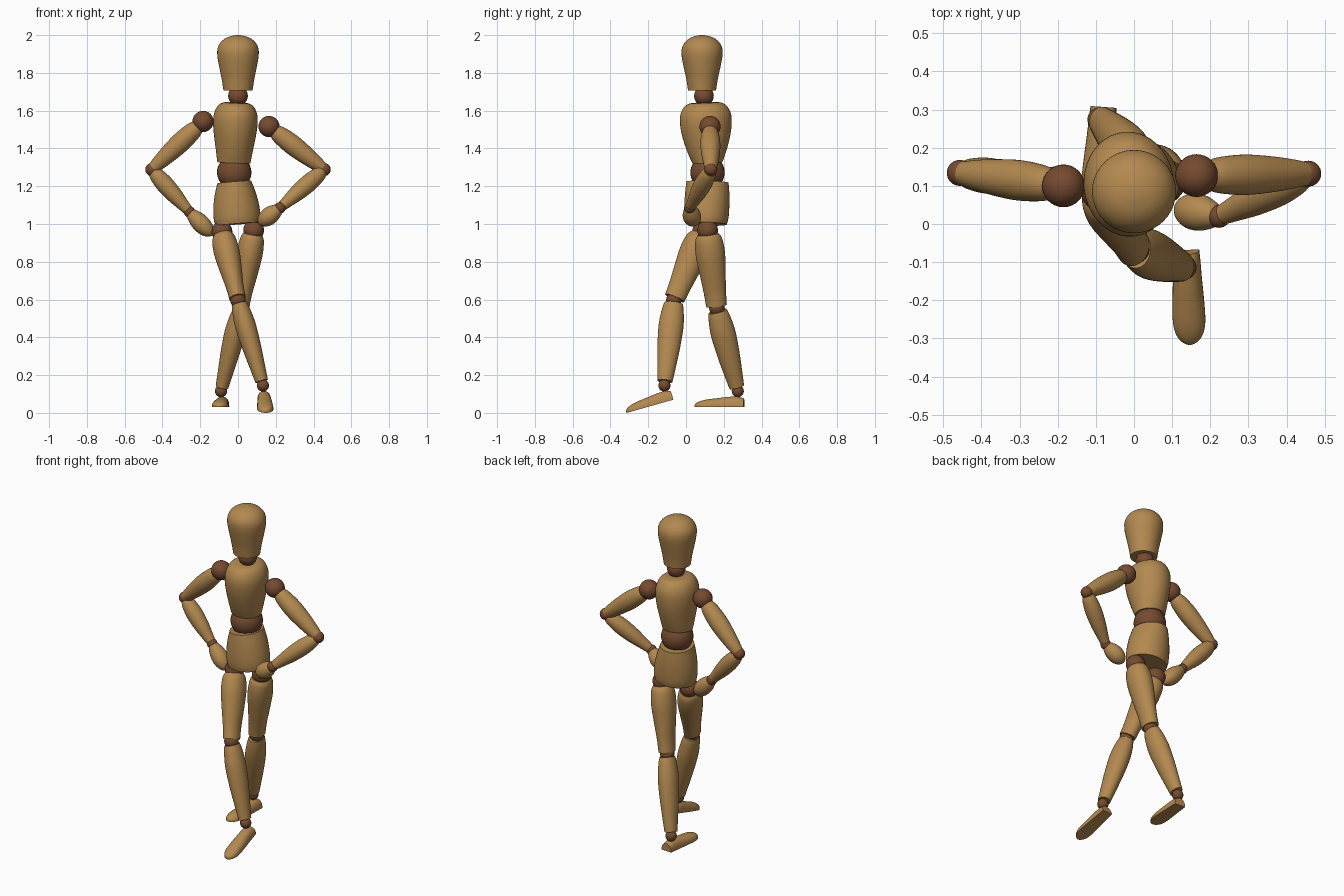
import bpy, bmesh, math
from mathutils import Vector, Matrix

if "Cube" in bpy.data.objects:
    bpy.data.objects.remove(bpy.data.objects["Cube"])

SEG = 40


def material(name, color):
    m = bpy.data.materials.new(name)
    m.diffuse_color = color
    m.use_nodes = True
    m.node_tree.nodes["Principled BSDF"].inputs["Base Color"].default_value = m.diffuse_color
    return m


WOOD = material("light_wood", (0.45, 0.25, 0.08, 1))
DARK = material("dark_wood", (0.18, 0.07, 0.03, 1))


def loft(name, rings, mat):
    """Skin a list of equally long point rings and cap both ends."""
    bm = bmesh.new()
    loops = [[bm.verts.new(p) for p in ring] for ring in rings]
    n = len(loops[0])
    for a, b in zip(loops, loops[1:]):
        for i in range(n):
            j = (i + 1) % n
            bm.faces.new((a[i], a[j], b[j], b[i]))
    bm.faces.new(loops[0][::-1])
    bm.faces.new(loops[-1])
    bmesh.ops.recalc_face_normals(bm, faces=bm.faces)
    finish(name, bm, mat, 40)


def finish(name, bm, mat, angle):
    me = bpy.data.meshes.new(name)
    bm.to_mesh(me)
    bm.free()
    me.materials.append(mat)
    ob = bpy.data.objects.new(name, me)
    bpy.context.collection.objects.link(ob)
    bpy.ops.object.select_all(action='DESELECT')
    ob.select_set(True)
    bpy.context.view_layer.objects.active = ob
    bpy.ops.object.shade_smooth_by_angle(angle=math.radians(angle))


def smooth(profile, steps=4):
    """Catmull-Rom refinement of a profile."""
    p = [Vector(q) for q in profile]
    p = [p[0]] + p + [p[-1]]
    out = []
    for a, b, c, d in zip(p, p[1:], p[2:], p[3:]):
        for k in range(steps):
            t = k / steps
            out.append(0.5 * (2 * b + (c - a) * t + (2 * a - 5 * b + 4 * c - d) * t * t
                              + (3 * b - a - 3 * c + d) * t ** 3))
    return out + [p[-1]]


def turned(name, a, b, profile, yaw=0.0):
    """Elliptical turned part from a to b; profile = (t, half width, half depth)."""
    a, b = Vector(a), Vector(b)
    z = (b - a).normalized()
    y = Vector((-math.sin(yaw), math.cos(yaw), 0))
    y = (y - z * y.dot(z)).normalized()
    x = y.cross(z)
    rings = []
    for t, rx, ry in smooth(profile):
        c = a.lerp(b, t)
        rings.append([c + x * rx * math.cos(w) + y * ry * math.sin(w)
                      for w in (2 * math.pi * i / SEG for i in range(SEG))])
    loft(name, rings, WOOD)


def ball(name, c, r):
    bm = bmesh.new()
    bmesh.ops.create_uvsphere(bm, u_segments=32, v_segments=20, radius=r,
                              matrix=Matrix.Translation(c))
    finish(name, bm, DARK, 60)


def foot(name, heel, toe):
    """Flat-soled foot with square heel and rounded toe."""
    heel, toe = Vector(heel), Vector(toe)
    f = (toe - heel).normalized()
    side = f.cross(Vector((0, 0, 1))).normalized()
    up = side.cross(f)
    stations = [(0, .034, .046), (.12, .036, .056), (.3, .038, .055), (.5, .041, .049),
                (.72, .043, .042), (.85, .039, .035), (.94, .028, .026), (.985, .014, .017),
                (1, .003, .008)]
    rings = []
    for s, w, h in smooth(stations, 3):
        c = heel.lerp(toe, s)
        rings.append([c + side * w * math.cos(v) + up * h * abs(math.sin(v)) ** 0.7
                      for v in (math.pi * i / 20 for i in range(21))])
    loft(name, rings, WOOD)


# head and neck
turned("head", (0, .085, 1.706), (0, .085, 2.0),
       [(0, .077, .074), (.2, .086, .083), (.42, .099, .097), (.62, .109, .108), (.76, .108, .107),
        (.87, .092, .091), (.95, .063, .063), (.99, .028, .028), (1, .002, .002)])
ball("neck_joint", (0, .095, 1.678), .052)

# torso
turned("chest", (-.022, .113, 1.325), (-.01, .101, 1.642),
       [(0, .088, .08), (.2, .098, .105), (.45, .111, .128), (.65, .118, .137), (.8, .115, .135),
        (.92, .1, .118), (.98, .08, .095), (1, .06, .075)], yaw=.08)
ball("waist_joint", (-.02, .114, 1.273), .091)
turned("pelvis", (-.002, .108, 1.0), (-.02, .114, 1.222),
       [(0, .118, .108), (.15, .124, .116), (.4, .122, .119), (.7, .11, .118), (1, .09, .112)],
       yaw=.1)

# limb profiles
UPPER_ARM = [(.1, .036, .036), (.2, .047, .047), (.42, .053, .053), (.65, .048, .048),
             (.85, .039, .039), (.97, .031, .031)]
FOREARM = [(.05, .031, .031), (.15, .041, .041), (.35, .047, .047), (.6, .043, .043),
           (.8, .034, .034), (.95, .027, .027)]
HAND = [(0, .022, .022), (.15, .035, .035), (.4, .046, .047), (.65, .045, .047),
        (.85, .033, .034), (.96, .016, .017), (1, .002, .002)]
THIGH = [(.05, .05, .055), (.12, .063, .071), (.3, .068, .078), (.55, .059, .069),
         (.8, .047, .059), (.97, .044, .055)]
SHIN = [(.04, .04, .05), (.12, .048, .058), (.3, .055, .066), (.55, .05, .06),
        (.8, .04, .048), (.95, .034, .04)]

# arms: shoulder, elbow, wrist, fingertips
arms = {
    "left": ((.164, .127, 1.516), (.457, .132, 1.288), (.223, .02, 1.086), (.11, .042, 1.0)),
    "right": ((-.185, .1, 1.543), (-.457, .134, 1.288), (-.257, .114, 1.064), (-.135, .09, .94)),
}
for s, (shoulder, elbow, wrist, tip) in arms.items():
    ball(s + "_shoulder_joint", shoulder, .056)
    ball(s + "_elbow_joint", elbow, .034)
    ball(s + "_wrist_joint", wrist, .03)
    turned(s + "_upper_arm", shoulder, elbow, UPPER_ARM)
    turned(s + "_forearm", elbow, wrist, FOREARM)
    turned(s + "_hand", wrist, tip, HAND)

# crossed legs: hip, knee, ankle, heel, toe
legs = {
    "left": ((.083, .114, .967), (.015, .163, .555), (-.09, .274, .115),
             (-.08, .307, .03), (-.1, .045, .03)),
    "right": ((-.085, .088, .96), (0, -.064, .597), (.132, -.114, .145),
              (.137, -.068, .07), (.147, -.315, .0)),
}
for s, (hip, knee, ankle, heel, toe) in legs.items():
    ball(s + "_hip_joint", hip, .055)
    ball(s + "_knee_joint", knee, .041)
    ball(s + "_ankle_joint", ankle, .032)
    turned(s + "_thigh", hip, knee, THIGH)
    turned(s + "_shin", knee, ankle, SHIN)
    foot(s + "_foot", heel, toe)
